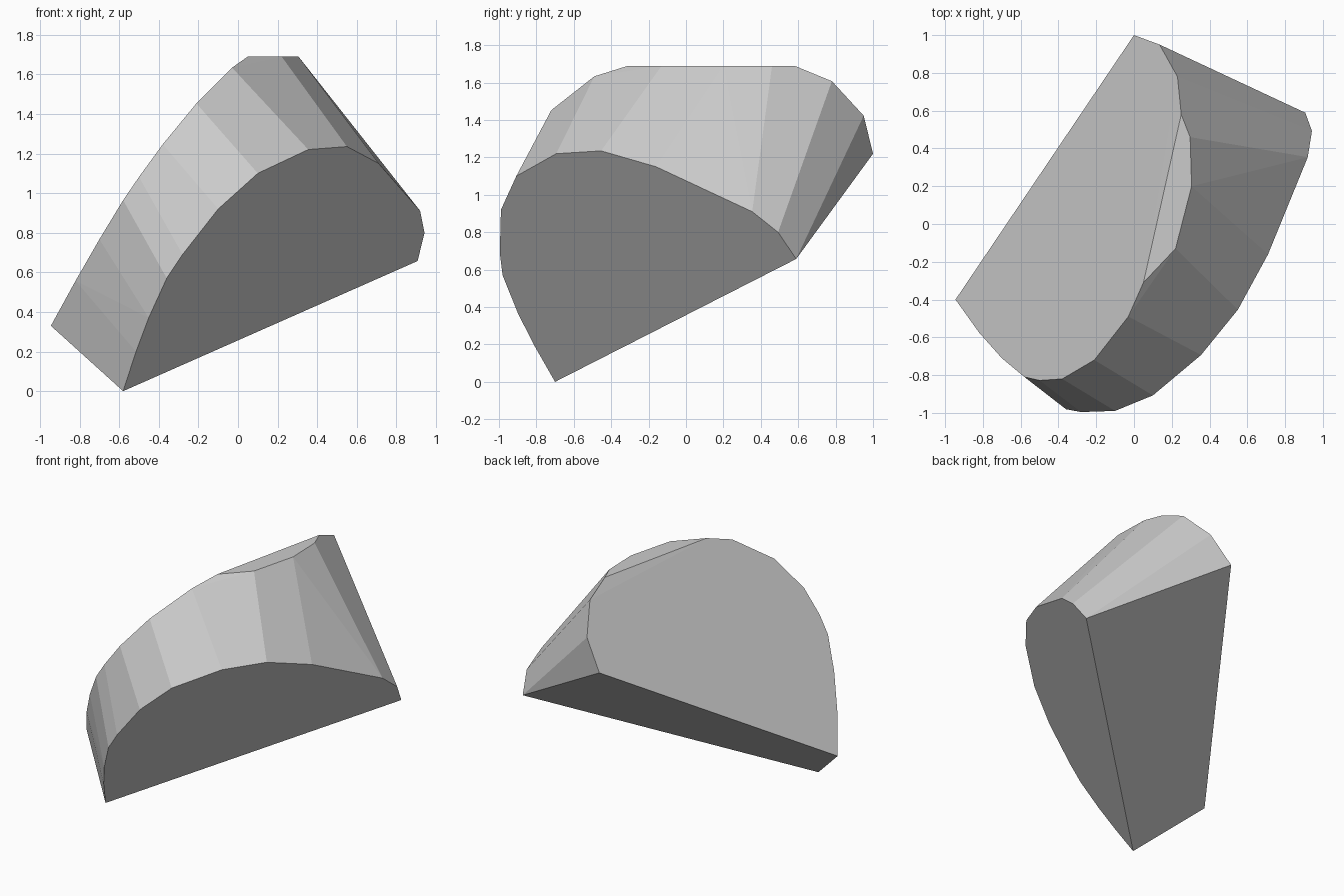
import bpy, bmesh, math

if "Cube" in bpy.data.objects:
    bpy.data.objects.remove(bpy.data.objects["Cube"])

# Front cut face: outline as (x, z), y follows from its plane
front_outline = [(-0.58, 0.0), (-0.515, 0.20), (-0.451, 0.37), (-0.36, 0.57),
                 (-0.28, 0.69), (-0.10, 0.92), (0.10, 1.10), (0.355, 1.22),
                 (0.55, 1.235), (0.71, 1.15), (0.92, 0.91), (0.942, 0.80),
                 (0.907, 0.657)]
# Back cut face: outline as (x, y), z follows from its plane
back_outline = [(-0.945, -0.40), (-0.82, -0.575), (-0.70, -0.71), (-0.58, -0.81),
                (-0.50, -0.828), (-0.38, -0.82), (-0.21, -0.72), (-0.03, -0.49),
                (0.05, -0.31), (0.25, 0.58), (0.23, 0.78), (0.135, 0.95), (0.0, 1.0)]
# Level top cut: remaining rim points as (x, y)
top_z = 1.69
top_rim = [(0.22, -0.13), (0.305, 0.20), (0.297, 0.46)]


def front_point(x, z):
    return (x, -0.70 + (1.574 * (x + 0.58) - 1.20 * z) / 1.204, z)


def back_point(x, y):
    z = 0.33 + (1.824 * (x + 0.945) - 0.40 * (y + 0.40)) / 1.308
    return (x, y, min(z, top_z))


points = [front_point(*p) for p in front_outline]
points += [back_point(*p) for p in back_outline]
points += [(x, y, top_z) for x, y in top_rim]

# Faceted block wrapped around the cut faces
bm = bmesh.new()
for p in points:
    bm.verts.new(p)
bmesh.ops.convex_hull(bm, input=bm.verts[:])
loose = [v for v in bm.verts if not v.link_faces]
bmesh.ops.delete(bm, geom=loose, context='VERTS')
bmesh.ops.dissolve_limit(bm, angle_limit=math.radians(1.5),
                         verts=bm.verts[:], edges=bm.edges[:])
bmesh.ops.recalc_face_normals(bm, faces=bm.faces[:])

mesh = bpy.data.meshes.new("faceted_block")
bm.to_mesh(mesh)
bm.free()

grey = bpy.data.materials.new("light grey")
grey.diffuse_color = (0.6, 0.6, 0.6, 1.0)
grey.use_nodes = True
grey.node_tree.nodes["Principled BSDF"].inputs["Base Color"].default_value = grey.diffuse_color
mesh.materials.append(grey)

block = bpy.data.objects.new("faceted_block", mesh)
bpy.context.collection.objects.link(block)
